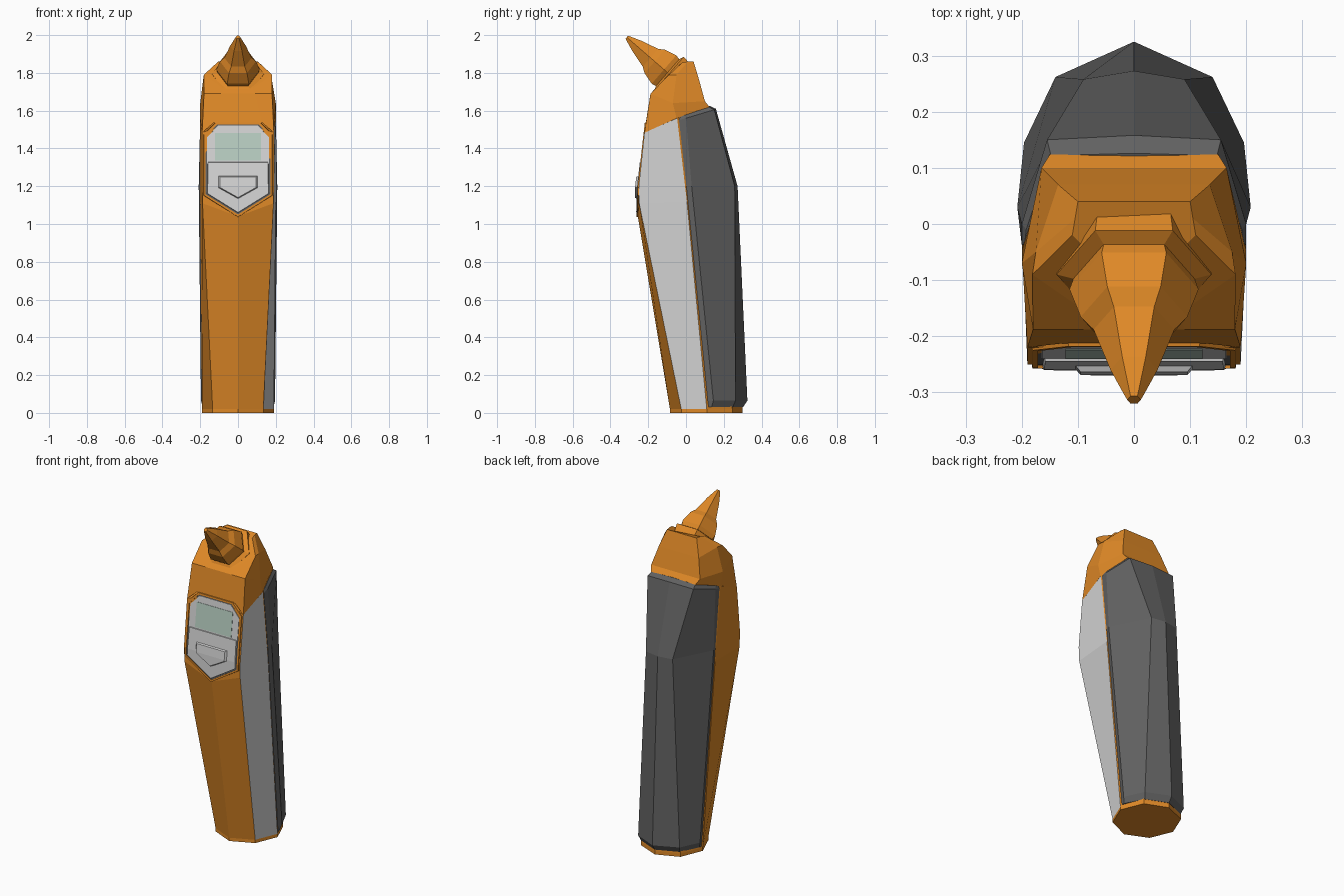
import bpy, bmesh, math
from mathutils import Vector

if "Cube" in bpy.data.objects:
    bpy.data.objects.remove(bpy.data.objects["Cube"])


def material(name, rgb):
    m = bpy.data.materials.new(name)
    m.diffuse_color = (*rgb, 1)
    m.use_nodes = True
    m.node_tree.nodes["Principled BSDF"].inputs["Base Color"].default_value = m.diffuse_color
    return m


ORANGE = material("orange", (0.74, 0.25, 0.02))
LIGHT = material("light grey", (0.66, 0.66, 0.66))
DARK = material("dark grey", (0.12, 0.12, 0.12))
GLASS = material("pale green screen", (0.48, 0.62, 0.54))


def finish(bm, name, mats):
    bmesh.ops.recalc_face_normals(bm, faces=bm.faces)
    me = bpy.data.meshes.new(name)
    bm.to_mesh(me)
    bm.free()
    for m in mats:
        me.materials.append(m)
    ob = bpy.data.objects.new(name, me)
    bpy.context.collection.objects.link(ob)
    return ob


def loft(name, rings, mats, rule=lambda i, k: 0):
    """Skin closed rings; rule(ring, segment) picks the material."""
    bm = bmesh.new()
    vs = [[bm.verts.new(p) for p in r] for r in rings]
    n = len(vs[0])
    for i in range(len(vs) - 1):
        for k in range(n):
            j = (k + 1) % n
            f = bm.faces.new((vs[i][k], vs[i][j], vs[i + 1][j], vs[i + 1][k]))
            f.material_index = rule(i, k)
    bm.faces.new(vs[0])
    bm.faces.new(vs[-1])
    return finish(bm, name, mats)


def mirrored(half):
    return half + [(-x, y, z) for x, y, z in reversed(half) if x > 0]


def flat(half, z):
    return mirrored([(x, y, z) for x, y in half])


# main body: octagonal foot rising to a wide front, light panel on +x side only
foot = [(0, -.085), (.134, -.025), (.19, .11), (.134, .245), (0, .30)]
body = [
    flat(foot, 0), flat(foot, .02),
    mirrored([(0, -.255, 1.04), (.188, -.248, 1.11), (.2, .005, 1.12), (.08, .2, 1.12), (0, .22, 1.12)]),
    mirrored([(0, -.25, 1.2), (.19, -.25, 1.2), (.2, -.005, 1.2), (.09, .2, 1.2), (0, .22, 1.2)]),
    mirrored([(0, -.212, 1.54), (.19, -.22, 1.485), (.2, -.047, 1.56), (.15, .12, 1.62), (0, .125, 1.62)]),
]
loft("body", body, [ORANGE, LIGHT], lambda i, k: int(i > 0 and k == 1))

# dark back shell
shell = [
    mirrored([(.188, .12, .03), (.186, .135, .03), (.13, .247, .03), (0, .302, .03)]),
    mirrored([(.188, .115, .065), (.196, .145, .065), (.14, .262, .065), (0, .325, .065)]),
    mirrored([(.2, .002, 1.2), (.208, .03, 1.2), (.09, .258, 1.2), (0, .273, 1.2)]),
    mirrored([(.2, -.037, 1.55), (.2, .0, 1.56), (.155, .15, 1.605), (0, .158, 1.61)]),
    mirrored([(.195, -.035, 1.565), (.192, -.01, 1.575), (.148, .122, 1.62), (0, .126, 1.625)]),
]
loft("back_shell", shell, [DARK])

# faceted head
head = [
    mirrored([(.13, -.213, 1.535), (.19, -.22, 1.483), (.2, -.05, 1.56), (.15, .124, 1.62)]),
    mirrored([(.09, -.188, 1.69), (.18, -.188, 1.69), (.2, -.07, 1.64), (.165, .1, 1.65)]),
    mirrored([(.08, -.16, 1.72), (.181, -.09, 1.79), (.175, -.05, 1.79), (.135, .07, 1.76)]),
    mirrored([(.07, -.06, 1.82), (.11, -.02, 1.855), (.105, .01, 1.86), (.1, .04, 1.86)]),
]
loft("head", head, [ORANGE])

# six-sided probe, tilted forward and up
base = Vector((0, -.09, 1.795))
axis = Vector((0, -.755, .655))
up = Vector((0, .655, .755))
steps = [(-.05, .13), (.0, .138), (.01, .108), (.035, .115), (.10, .095),
         (.13, .072), (.225, .042), (.285, .017), (.296, .012)]
probe = []
for t, r in steps:
    ring = []
    for k in range(6):
        a = k * math.pi / 3
        ring.append(base + axis * t + up * (r * math.sin(a)) + Vector((r * math.cos(a), 0, 0)))
    probe.append(ring)
loft("probe", probe, [ORANGE])


def front_y(z):
    """Depth of the body front at height z."""
    return -.25 - (.005 * (1.2 - z) / .15 if z < 1.2 else -.037 * (z - 1.2) / .33)


def plate(name, outline, proud, mat, shrink=.97, back=.012, hole=None):
    """Plate following the front; outline is the right half, top to bottom.
    hole gives a matching inner half outline and makes a frame."""
    full = outline + [(-x, z) for x, z in reversed(outline) if x > 0]
    cz = sum(z for _, z in full) / len(full)
    bm = bmesh.new()

    def ring(pts, y):
        return [bm.verts.new((x, y, z)) for x, z in pts]

    tight = [(x * shrink, cz + (z - cz) * shrink) for x, z in full]
    rings = [ring(full, back), ring(tight, -proud)]
    if hole:
        inner = hole + [(-x, z) for x, z in reversed(hole) if x > 0]
        rings += [ring(inner, -proud), ring(inner, back)]
    n = len(full)
    for a, b in zip(rings, rings[1:]):
        for k in range(n):
            j = (k + 1) % n
            bm.faces.new((a[k], a[j], b[j], b[k]))
    if not hole:
        bm.faces.new(rings[0])
        bm.faces.new(rings[-1])
    # fold at the widest line, then push onto the body front
    bmesh.ops.bisect_plane(bm, geom=bm.verts[:] + bm.edges[:] + bm.faces[:],
                           plane_co=(0, 0, 1.2), plane_no=(0, 0, 1))
    for v in bm.verts:
        v.co.y += front_y(v.co.z)
    return finish(bm, name, [mat])


# control panel: orange rim, dark gap, light upper and lower faces
rim = [(.118, 1.54), (.183, 1.475), (.183, 1.15), (0, 1.035)]
opening = [(.110, 1.527), (.171, 1.463), (.171, 1.157), (0, 1.051)]
plate("panel_rim", rim, .006, ORANGE, shrink=.99, hole=opening)
plate("panel_gap", opening, .001, DARK, shrink=1)
plate("upper_panel", [(.106, 1.522), (.166, 1.459), (.166, 1.32)], .004, LIGHT, shrink=.99)
plate("lower_panel", [(.163, 1.33), (.166, 1.16), (0, 1.057)], .009, LIGHT)

# screen and pentagonal button
plate("screen", [(.122, 1.482), (.122, 1.335)], .006, GLASS, shrink=1)
plate("button", [(.122, 1.262), (.122, 1.19), (0, 1.122)], .019, LIGHT, shrink=.78)
